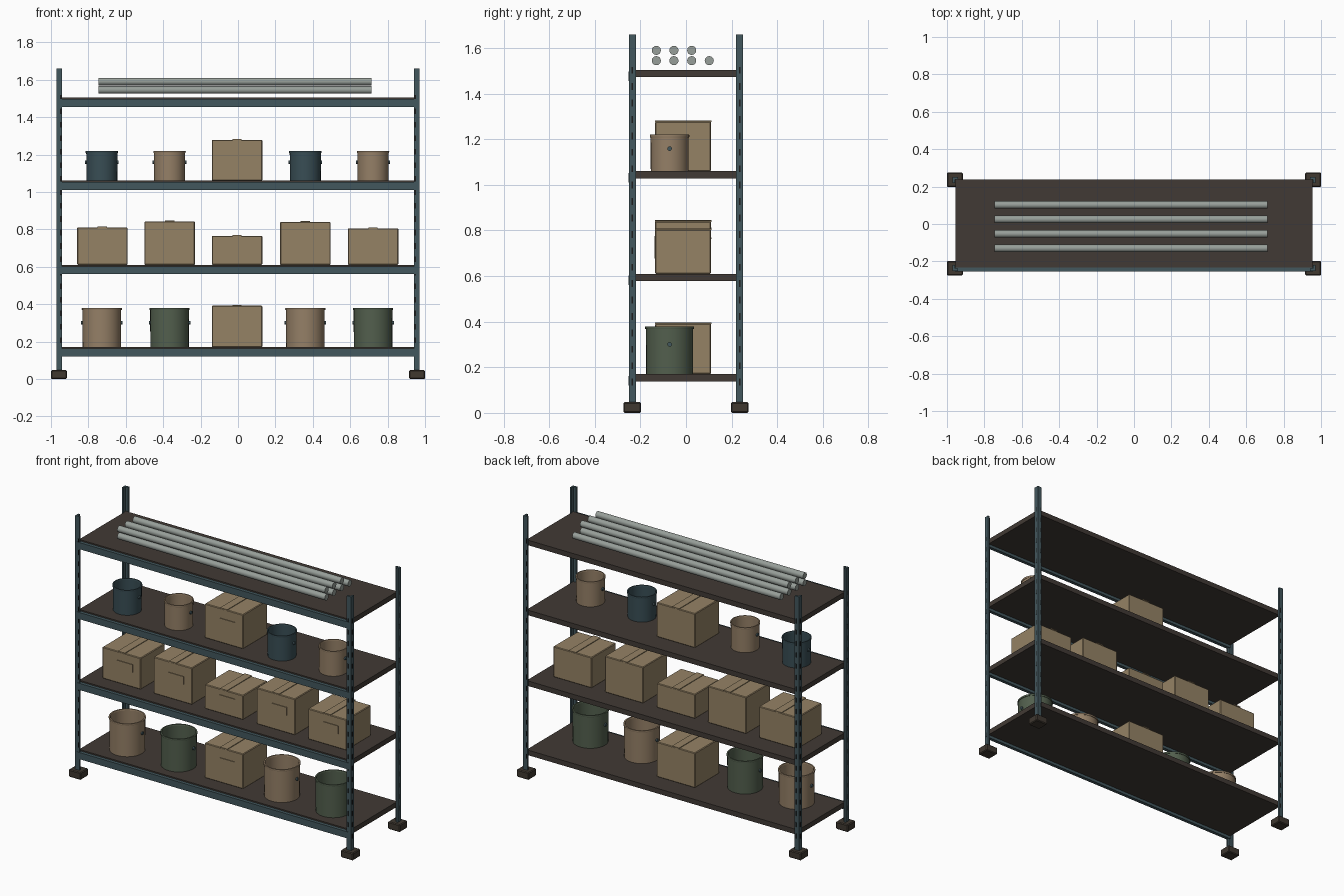
import bpy, bmesh, math
from mathutils import Matrix, Vector

cube = bpy.data.objects.get("Cube")
if cube:
    bpy.data.objects.remove(cube, do_unlink=True)


def material(name, r, g, b):
    m = bpy.data.materials.new(name)
    m.use_nodes = True
    m.diffuse_color = (r, g, b, 1)
    bsdf = next(n for n in m.node_tree.nodes if n.type == 'BSDF_PRINCIPLED')
    bsdf.inputs["Base Color"].default_value = (r, g, b, 1)
    bsdf.inputs["Roughness"].default_value = 0.7
    return m


STEEL = material("blue grey steel", 0.055, 0.095, 0.11)
BOARD = material("dark brown board", 0.053, 0.042, 0.035)
FOOT = material("foot brown", 0.05, 0.04, 0.03)
SLOT = material("slot black", 0.012, 0.012, 0.012)
CARD = material("cardboard", 0.30, 0.225, 0.13)
PIPE = material("pipe grey", 0.31, 0.345, 0.32)
TAN = material("tan bucket", 0.30, 0.215, 0.135)
GREEN = material("green bucket", 0.085, 0.115, 0.075)
BLUE = material("blue bucket", 0.04, 0.075, 0.09)


def finish(name, bm, mat, smooth=False):
    bmesh.ops.recalc_face_normals(bm, faces=bm.faces)
    mesh = bpy.data.meshes.new(name)
    bm.to_mesh(mesh)
    bm.free()
    mesh.materials.append(mat)
    ob = bpy.data.objects.new(name, mesh)
    bpy.context.collection.objects.link(ob)
    if smooth:
        bpy.ops.object.select_all(action='DESELECT')
        ob.select_set(True)
        bpy.context.view_layer.objects.active = ob
        bpy.ops.object.shade_smooth_by_angle(angle=math.radians(40))
    return ob


def add_box(bm, lo, hi):
    lo, hi = Vector(lo), Vector(hi)
    mat = Matrix.Translation((lo + hi) / 2) @ Matrix.Diagonal((*(hi - lo), 1))
    bmesh.ops.create_cube(bm, size=1, matrix=mat)


def box(name, lo, hi, mat, bevel=0):
    bm = bmesh.new()
    add_box(bm, lo, hi)
    if bevel:
        bmesh.ops.bevel(bm, geom=bm.edges[:], offset=bevel, segments=1, affect='EDGES')
    return finish(name, bm, mat)


def lathe(name, profile, centre, mat, steps=32):
    bm = bmesh.new()
    verts = [bm.verts.new((r, 0, z)) for r, z in profile]
    edges = [bm.edges.new(pair) for pair in zip(verts, verts[1:])]
    bmesh.ops.spin(bm, geom=verts + edges, axis=(0, 0, 1), cent=(0, 0, 0),
                   angle=math.tau, steps=steps)
    bmesh.ops.remove_doubles(bm, verts=bm.verts, dist=0.0002)
    bmesh.ops.translate(bm, verts=bm.verts, vec=centre)
    return finish(name, bm, mat, True)


SHELVES = (0.17, 0.61, 1.06, 1.505)

# Angle-iron posts with slots, on square feet
for side, sx in (("left", 1), ("right", -1)):
    for end, sy in (("front", -1), ("back", 1)):
        label = f"{end}_{side}"

        def mirrored(bm, x0, x1, y0, y1, z0, z1):
            xs, ys = sorted((sx * x0, sx * x1)), sorted((sy * y0, sy * y1))
            add_box(bm, (xs[0], ys[0], z0), (xs[1], ys[1], z1))

        post = bmesh.new()
        mirrored(post, 0.958, 0.97, 0.22, 0.25, 0.04, 1.66)
        mirrored(post, 0.94, 0.958, 0.238, 0.25, 0.04, 1.66)
        finish("post_" + label, post, STEEL)

        foot = bmesh.new()
        mirrored(foot, 0.915, 1.0, 0.197, 0.275, 0, 0.047)
        bmesh.ops.bevel(foot, geom=foot.edges[:], offset=0.005, segments=1, affect='EDGES')
        finish("foot_" + label, foot, FOOT)

        slots = bmesh.new()
        for i in range(20):
            z = 0.12 + i * 0.072
            mirrored(slots, 0.969, 0.971, 0.232, 0.238, z, z + 0.03)
            mirrored(slots, 0.945, 0.951, 0.249, 0.251, z, z + 0.03)
        finish("slots_" + label, slots, SLOT)

# Shelf boards with a front beam
for n, top in enumerate(SHELVES, 1):
    box(f"shelf_board_{n}", (-0.955, -0.232, top - 0.032), (0.955, 0.238, top), BOARD)
    box(f"front_beam_{n}", (-0.957, -0.253, top - 0.05), (0.957, -0.232, top - 0.008), STEEL)


# Cardboard box with a tape strip and a front label
def carton(x, base, top):
    w, front, back = 0.135, -0.135, 0.11
    box("carton", (x - w, front, base), (x + w, back, top), CARD, 0.004)
    box("carton_tape", (x - 0.025, front - 0.002, top - 0.002),
        (x + 0.025, back + 0.002, top + 0.004), CARD)
    z = base + (top - base) * 0.6
    box("carton_label", (x - 0.03, front - 0.004, z - 0.025),
        (x + 0.08, front + 0.001, z + 0.025), CARD)


for x, top in ((-0.725, 0.81), (-0.365, 0.843), (-0.005, 0.765), (0.36, 0.84), (0.722, 0.805)):
    carton(x, SHELVES[1], top)
carton(-0.005, SHELVES[0], 0.392)
carton(-0.005, SHELVES[2], 1.278)


# Open bucket with a steel rim and two ears
def bucket(x, base, radius, height, mat):
    y, r = -0.072, radius
    lathe("bucket", [(0, 0), (r * 0.96, 0), (r * 0.97, height), (r * 0.91, height),
                     (r * 0.91, height * 0.1), (0, height * 0.1)], (x, y, base), mat)
    lathe("bucket_rim", [(r * 0.96, -0.008), (r, -0.008), (r * 1.01, -0.003), (r, 0.003),
                         (r * 0.92, 0.003), (r * 0.9, -0.003)], (x, y, base + height), mat)
    for s in (-1, 1):
        ear = bmesh.new()
        bmesh.ops.create_cone(ear, cap_ends=True, segments=12, radius1=0.01, radius2=0.01,
                              depth=0.012, matrix=Matrix.Translation(
                                  (x + s * r * 0.98, y, base + height * 0.63))
                              @ Matrix.Rotation(math.pi / 2, 4, 'Y'))
        finish("bucket_ear", ear, STEEL)


for x, low, high in ((-0.728, TAN, BLUE), (-0.366, GREEN, TAN), (0.36, TAN, BLUE), (0.722, GREEN, TAN)):
    bucket(x, SHELVES[0], 0.107, 0.207, low)
    bucket(x, SHELVES[2], 0.086, 0.157, high)

# Stacked pipes on the top shelf
rows = [(y, 1.545) for y in (-0.13, -0.053, 0.025, 0.102)] + [(y, 1.59) for y in (-0.13, -0.053, 0.025)]
for y, z in rows:
    pipe = bmesh.new()
    bmesh.ops.create_cone(pipe, cap_ends=True, segments=16, radius1=0.02, radius2=0.02, depth=1.46,
                          matrix=Matrix.Translation((-0.015, y, z))
                          @ Matrix.Rotation(math.pi / 2, 4, 'Y'))
    finish("pipe", pipe, PIPE, True)
